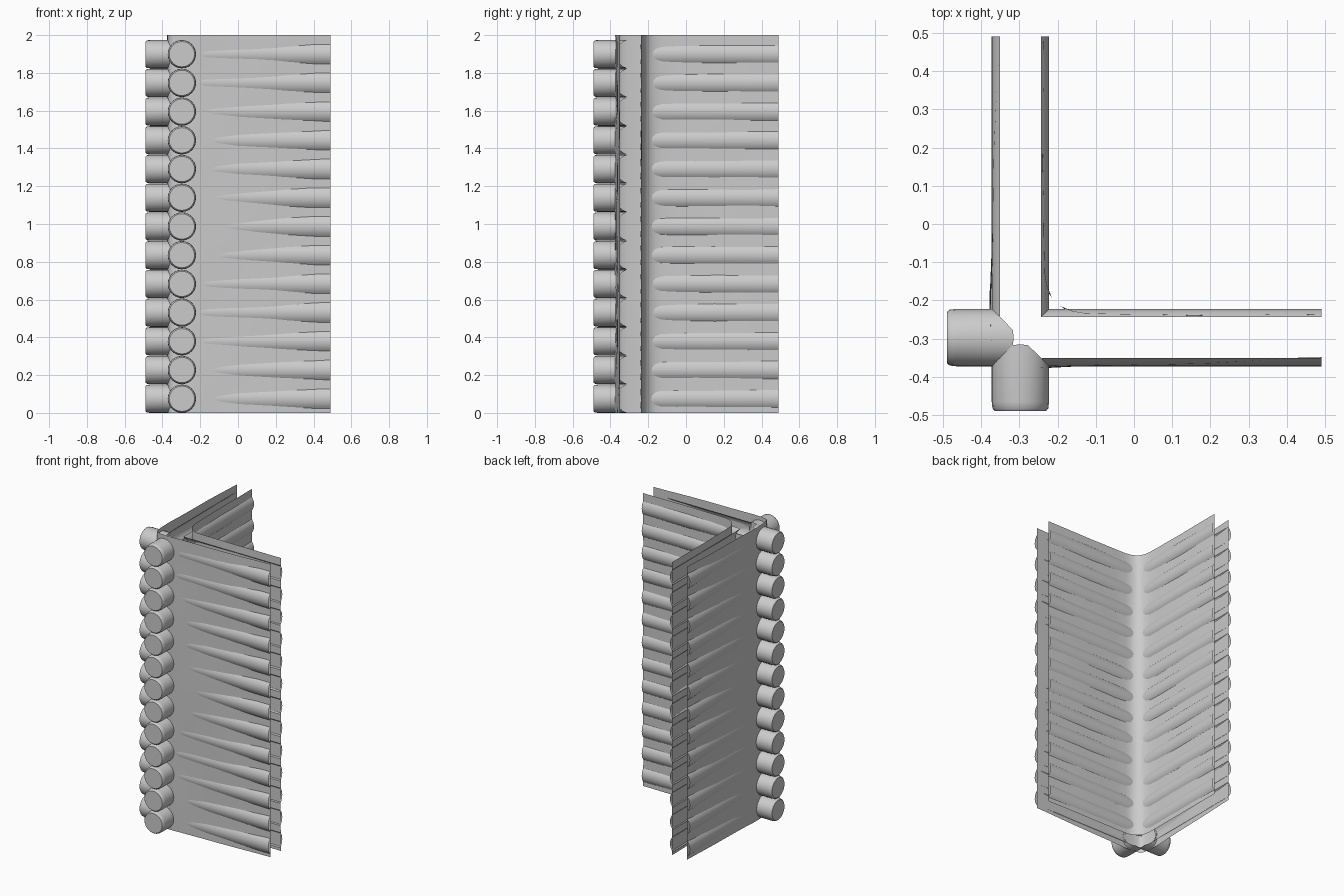
import bpy, math

if "Cube" in bpy.data.objects:
    bpy.data.objects.remove(bpy.data.objects["Cube"])

LOGS, PITCH, R, C, END = 13, 0.152, 0.075, -0.297, 0.49
HEIGHTS = [0.075 + i * PITCH for i in range(LOGS)]


def make(name, verts, faces, swap=False, angle=40):
    # swap reflects the part across the corner diagonal to make the second wall
    if swap:
        verts = [(y, x, z) for x, y, z in verts]
        faces = [f[::-1] for f in faces]
    me = bpy.data.meshes.new(name)
    me.from_pydata(verts, [], faces)
    me.update()
    ob = bpy.data.objects.new(name, me)
    bpy.context.collection.objects.link(ob)
    bpy.ops.object.select_all(action='DESELECT')
    ob.select_set(True)
    bpy.context.view_layer.objects.active = ob
    bpy.ops.object.shade_smooth_by_angle(angle=math.radians(angle))
    return ob


def log_ends(name, swap):
    # bevelled, capped stubs whose hidden end is cut to a saddle notch
    n, verts, faces = 24, [], []
    for z in HEIGHTS:
        b = len(verts)
        for ring in range(4):
            for k in range(n):
                a = 2 * math.pi * k / n
                r = (R - 0.008, R - 0.002, R, R)[ring]
                dx, dz = r * math.cos(a), r * math.sin(a)
                tip = -0.37 + 0.055 * min(1, (R - abs(dx)) / 0.057)
                y = (-0.489, -0.482, -0.465, tip)[ring]
                verts.append((C + dx, y, z + dz))
        faces.append(tuple(b + k for k in range(n)))
        for ring in range(3):
            for k in range(n):
                p, q = b + ring * n + k, b + ring * n + (k + 1) % n
                faces.append((p, p + n, q + n, q))
    make(name, verts, faces, swap)


def log_faces(name, side, swap):
    # shallow arc strips: the exposed faces of the long logs
    n, half, verts, faces = 8, math.radians(44), [], []
    for z in HEIGHTS:
        b = len(verts)
        for k in range(n + 1):
            a = -half + 2 * half * k / n
            y = C + side * R * math.cos(a)
            start = y if side > 0 else -0.24
            verts += [(start, y, z + R * math.sin(a)), (END, y, z + R * math.sin(a))]
        for k in range(n):
            p = b + 2 * k
            f = (p, p + 1, p + 3, p + 2)
            faces.append(f if side < 0 else f[::-1])
    make(name, verts, faces, swap)


def chinking(name, front, corner, left, flip):
    # plaster sheet running round the corner, slightly uneven
    path = [(x, y, 0) for x, y in reversed(front)]
    path += [(x, y, None) for x, y in corner]
    path += [(x, y, 1) for y, x in left]
    rows, verts, faces = 52, [], []
    for j in range(rows + 1):
        z = 2 * j / rows
        for x, y, wall in path:
            u = x if wall == 0 else y
            w = 0.0014 * (math.sin(5.1 * z + 7 * u) + 0.6 * math.sin(9.7 * z - 11 * u + 1))
            if u > 0.45:
                w *= 0.4
            if wall == 0:
                y += w
            elif wall == 1:
                x += w
            verts.append((x, y, z))
    m = len(path)
    for j in range(rows):
        for i in range(m - 1):
            p = j * m + i
            f = (p, p + 1, p + m + 1, p + m)
            faces.append(f if flip else f[::-1])
    make(name, verts, faces, False, 60)


for wall, swap in (("front", False), ("left", True)):
    log_ends(wall + "_log_ends", swap)
    log_faces(wall + "_outer_logs", -1, swap)
    log_faces(wall + "_inner_logs", 1, swap)

# outer sheet hides the logs near the corner and sinks behind them further out
chinking("outer_chinking",
         [(-0.24, -0.375), (-0.17, -0.372), (-0.1, -0.3705), (0, -0.368), (0.1, -0.3655),
          (0.2, -0.362), (0.3, -0.357), (0.4, -0.352), (END, -0.349)],
         [(-0.31, -0.373), (-0.34, -0.367), (-0.359, -0.359), (-0.367, -0.34), (-0.373, -0.31)],
         [(-0.24, -0.376), (-0.18, -0.376), (-0.1, -0.3715), (0, -0.3685), (0.1, -0.3665),
          (0.2, -0.364), (0.3, -0.360), (0.4, -0.356), (END, -0.352)], False)

# inner sheet rounds off the inside corner
inner = [(-0.18, -0.222), (-0.16, -0.229), (-0.13, -0.234), (-0.05, -0.236), (0.05, -0.236),
         (0.15, -0.237), (0.25, -0.236), (0.37, -0.237), (END, -0.238)]
chinking("inner_chinking", inner,
         [(-0.193, -0.214), (-0.205, -0.205), (-0.214, -0.193)], inner, True)
